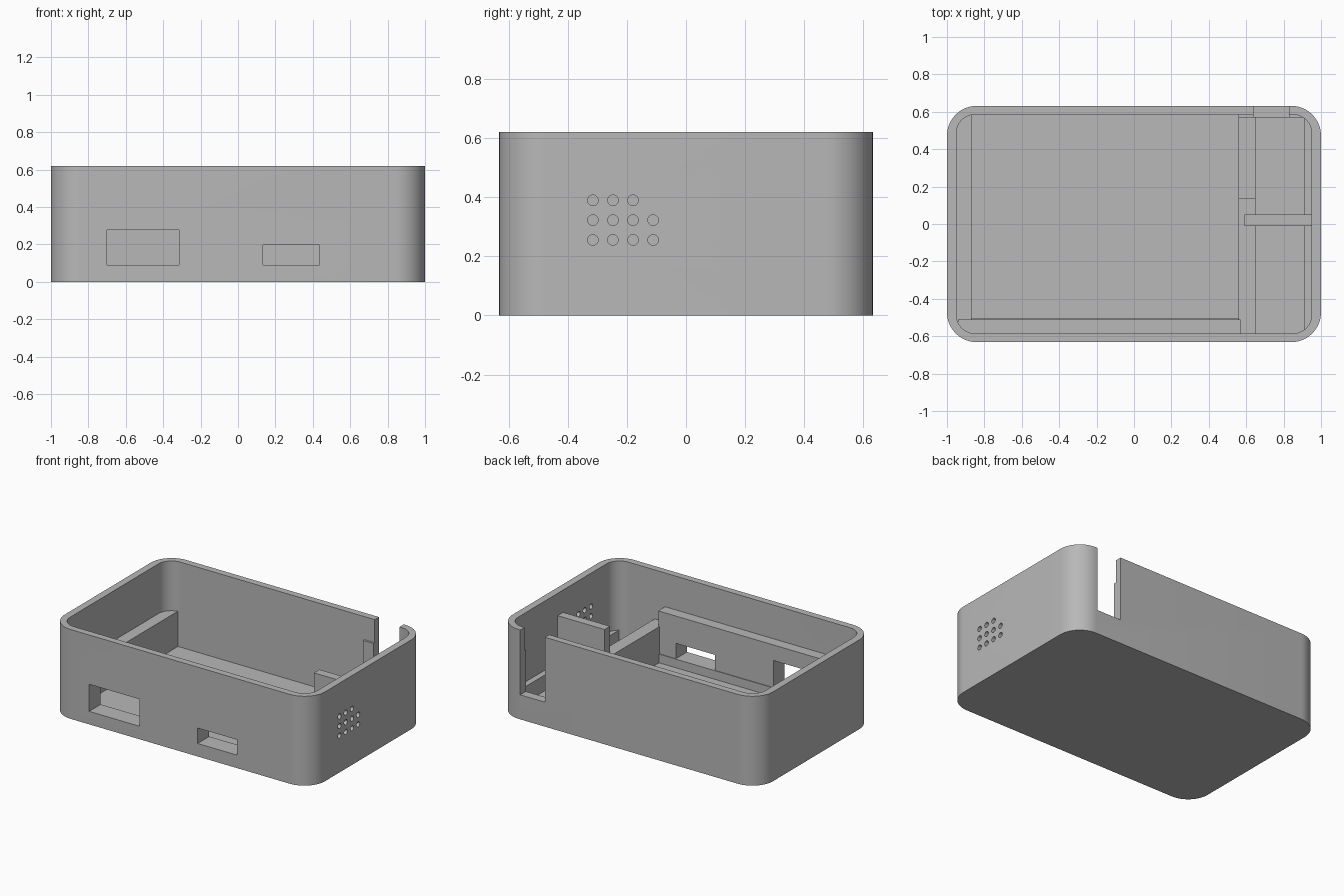
import bpy
import bmesh
import math

if "Cube" in bpy.data.objects:
    bpy.data.objects.remove(bpy.data.objects["Cube"])

grey = bpy.data.materials.new("plain_grey")
grey.use_nodes = True
colour = (0.48, 0.48, 0.48, 1)
grey.diffuse_color = colour
grey.node_tree.nodes["Principled BSDF"].inputs["Base Color"].default_value = colour


def add_object(name, bm):
    bmesh.ops.recalc_face_normals(bm, faces=bm.faces[:])
    mesh = bpy.data.meshes.new(name)
    bm.to_mesh(mesh)
    bm.free()
    mesh.materials.append(grey)
    obj = bpy.data.objects.new(name, mesh)
    bpy.context.collection.objects.link(obj)
    return obj


def box(name, x, y, z):
    bm = bmesh.new()
    bmesh.ops.create_cube(bm, size=1)
    for v in bm.verts:
        for axis, (low, high) in enumerate((x, y, z)):
            v.co[axis] = low if v.co[axis] < 0 else high
    return add_object(name, bm)


def rounded_box(name, half_x, half_y, radius, low, high, steps=14):
    outline = []
    for quarter, (sx, sy) in enumerate(((1, 1), (-1, 1), (-1, -1), (1, -1))):
        for i in range(steps + 1):
            a = (quarter + i / steps) * math.pi / 2
            outline.append((sx * (half_x - radius) + radius * math.cos(a),
                            sy * (half_y - radius) + radius * math.sin(a)))
    bm = bmesh.new()
    bottom = [bm.verts.new((x, y, low)) for x, y in outline]
    top = [bm.verts.new((x, y, high)) for x, y in outline]
    bm.faces.new(bottom)
    bm.faces.new(top)
    for i in range(len(outline)):
        bm.faces.new((bottom[i - 1], bottom[i], top[i], top[i - 1]))
    return add_object(name, bm)


def boolean(obj, tool, operation):
    mod = obj.modifiers.new("cut", "BOOLEAN")
    mod.operation = operation
    mod.solver = "EXACT"
    mod.object = tool
    bpy.context.view_layer.update()
    bpy.context.view_layer.objects.active = obj
    bpy.ops.object.modifier_apply(modifier=mod.name)


# Tray shell
shell = rounded_box("case_shell", 1, 0.632, 0.16, 0, 0.62)
cavity = rounded_box("cavity_cutter", 0.95, 0.585, 0.1, 0.03, 0.8)
boolean(shell, cavity, "DIFFERENCE")

# Interior ledges, dividers and supports
front_ledge = box("front_ledge", (-0.94, 0.57), (-0.6, -0.51), (0.02, 0.386))
back_support = box("back_slot_support", (0.56, 0.91), (0.57, 0.6), (0.02, 0.46))
parts = [
    front_ledge,
    back_support,
    box("front_lip", (-0.87, 0.56), (-0.52, -0.505), (0.02, 0.09)),
    box("side_ledge", (-0.96, -0.87), (-0.6, 0.6), (0.02, 0.275)),
    box("divider_front", (0.56, 0.65), (-0.6, 0.14), (0.02, 0.28)),
    box("divider_back", (0.56, 0.65), (0.14, 0.6), (0.02, 0.13)),
    box("vent_side_ledge", (0.91, 0.96), (-0.6, 0.6), (0.02, 0.14)),
    box("cross_rib", (0.59, 0.96), (-0.01, 0.05), (0.02, 0.465)),
]

# Trim the parts to stay inside the rounded wall
limit = rounded_box("inner_limit", 0.965, 0.6, 0.115, 0.01, 0.8)
for part in parts:
    boolean(part, limit, "INTERSECT")

# Port windows and the open cable slot
cutters = [
    box("large_port_cutter", (-0.7, -0.315), (-0.7, -0.5), (0.09, 0.278)),
    box("small_port_cutter", (0.133, 0.435), (-0.7, -0.5), (0.09, 0.197)),
    box("slot_cutter", (0.64, 0.83), (0.55, 0.7), (0.17, 0.8)),
]
for cutter, inner_part in zip(cutters, (front_ledge, front_ledge, back_support)):
    boolean(shell, cutter, "DIFFERENCE")
    boolean(inner_part, cutter, "DIFFERENCE")

# Grid of round vents
bm = bmesh.new()
for row in range(3):
    for column in range(4):
        made = bmesh.ops.create_cone(bm, cap_ends=True, segments=20,
                                     radius1=0.018, radius2=0.018, depth=0.2)["verts"]
        for v in made:
            x, y, z = v.co
            v.co = (0.98 + z, -0.315 + 0.068 * column + y, 0.255 + 0.067 * row + x)
vents = add_object("vent_cutter", bm)
boolean(shell, vents, "DIFFERENCE")

for helper in cutters + [cavity, limit, vents]:
    bpy.data.objects.remove(helper)

# Smooth the rounded corners and vents, keep the edges crisp
bpy.ops.object.select_all(action="DESELECT")
shell.select_set(True)
bpy.context.view_layer.objects.active = shell
bpy.ops.object.shade_smooth_by_angle(angle=math.radians(30))
